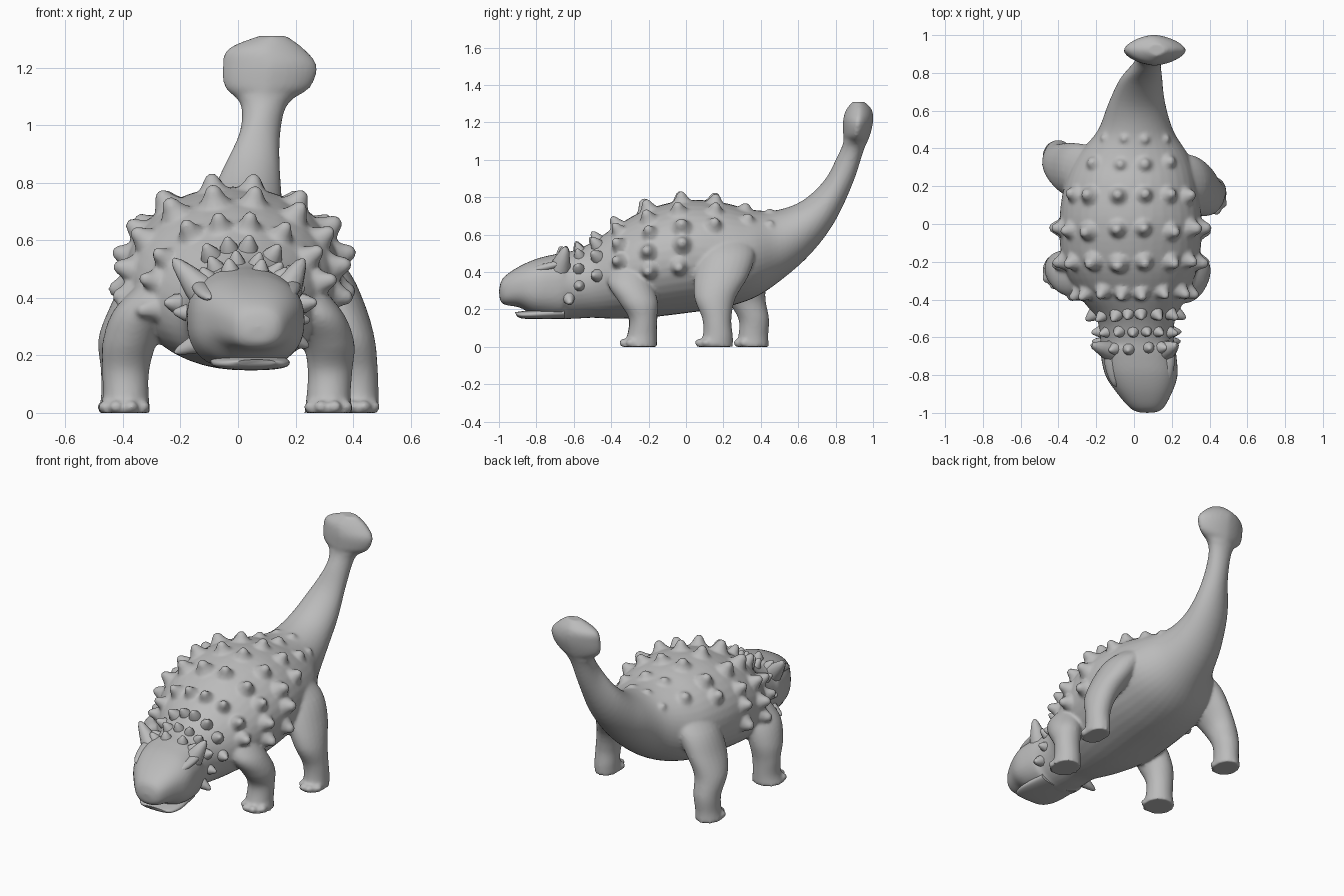
import bpy, bmesh, math, random
from mathutils import Vector, Matrix

if "Cube" in bpy.data.objects:
    bpy.data.objects.remove(bpy.data.objects["Cube"])

random.seed(4)
hide = bpy.data.materials.new("grey hide")
hide.diffuse_color = (0.5, 0.5, 0.5, 1)
hide.use_nodes = True
hide.node_tree.nodes["Principled BSDF"].inputs["Base Color"].default_value = hide.diffuse_color


def finish(bm, name, angle=50):
    bmesh.ops.recalc_face_normals(bm, faces=bm.faces)
    me = bpy.data.meshes.new(name)
    bm.to_mesh(me)
    bm.free()
    ob = bpy.data.objects.new(name, me)
    bpy.context.collection.objects.link(ob)
    me.materials.append(hide)
    bpy.ops.object.select_all(action='DESELECT')
    ob.select_set(True)
    bpy.context.view_layer.objects.active = ob
    bpy.ops.object.shade_smooth_by_angle(angle=math.radians(angle))
    return ob


def blend(rows, t):
    """Catmull-Rom value of a table at row position t."""
    i = min(int(t), len(rows) - 2)
    f = t - i
    a, b, c, d = (rows[max(0, min(len(rows) - 1, i + k))] for k in (-1, 0, 1, 2))
    return [0.5 * (2 * q + (r - p) * f + (2 * p - 5 * q + 4 * r - s) * f * f
                   + (3 * q - p - 3 * r + s) * f ** 3) for p, q, r, s in zip(a, b, c, d)]


def body_point(rows, t, a):
    """Point on a section given by its top, bottom, left and right; a = angle from the top."""
    ty, tz, by, bz, xl, xr = blend(rows, t)
    e = 0.82 if ty < -0.65 else 1.25 if tz > 1.11 else 1.0  # boxy head, wedge-edged club
    s, c = math.sin(a), math.cos(a)
    s = math.copysign(abs(s) ** e, s)
    c = math.copysign(abs(c) ** e, c)
    return Vector(((xl + xr) / 2 + (xr - xl) / 2 * s,
                   (ty + by) / 2 + (ty - by) / 2 * c, (tz + bz) / 2 + (tz - bz) / 2 * c))


def leg_point(rows, t, a):
    x, y, z, rx, ry = blend(rows, t)
    return Vector((x + rx * math.cos(a), y + ry * math.sin(a), z))


def loft(bm, rows, point, steps=5, sides=40):
    n = (len(rows) - 1) * steps
    rings = [[bm.verts.new(point(rows, i / steps, 2 * math.pi * k / sides)) for k in range(sides)]
             for i in range(n + 1)]
    for r, q in zip(rings, rings[1:]):
        for k in range(sides):
            bm.faces.new((r[k], r[(k + 1) % sides], q[(k + 1) % sides], q[k]))
    bm.faces.new(rings[0])
    bm.faces.new(rings[-1])


def stud(bm, base, normal, radius, height, profile):
    """Turned, closed stud from (radius, height) fractions."""
    m = Matrix.Translation(base) @ normal.to_track_quat('Z', 'Y').to_matrix().to_4x4()
    sides, rings = 10, []
    for r, h in profile:
        rings.append([bm.verts.new(m @ Vector((radius * r * math.cos(k * math.tau / sides),
                                               radius * r * math.sin(k * math.tau / sides), height * h)))
                      for k in range(sides)])
    for r, q in zip(rings, rings[1:]):
        for k in range(sides):
            bm.faces.new((r[k], r[(k + 1) % sides], q[(k + 1) % sides], q[k]))
    bm.faces.new(rings[0])
    bm.faces.new(rings[-1])


def ellipsoid(bm, loc, size, rot=Matrix()):
    bmesh.ops.create_uvsphere(bm, u_segments=14, v_segments=8, radius=1,
                              matrix=Matrix.Translation(loc) @ rot @ Matrix.Diagonal((*size, 1)))


KNOB = [(1.35, -.4), (1.2, .05), (.85, .4), (.62, .78), (.4, 1.0), (.12, 1.08)]
SPIKE = [(1.1, -.4), (.95, .1), (.66, .5), (.38, .85), (.12, 1.0)]

# Head, trunk, tail and club sections: top y z, bottom y z, left x, right x
SPINE = [(-1.0, .30, -.995, .25, .03, .11), (-.98, .365, -.97, .225, -.02, .155),
         (-.9, .425, -.89, .21, -.09, .20), (-.8, .47, -.81, .17, -.15, .23),
         (-.7, .495, -.7, .15, -.175, .225), (-.6, .515, -.6, .15, -.18, .21),
         (-.5, .56, -.5, .155, -.2, .22), (-.38, .64, -.38, .15, -.29, .28),
         (-.22, .73, -.22, .155, -.375, .34), (0, .785, 0, .18, -.395, .36),
         (.2, .77, .2, .21, -.37, .335), (.34, .735, .36, .26, -.31, .295),
         (.48, .73, .5, .35, -.195, .21), (.62, .78, .66, .49, -.135, .165),
         (.74, .89, .79, .66, -.075, .15), (.81, 1.02, .89, .87, 0, .145),
         (.84, 1.09, .95, 1.05, .01, .17), (.84, 1.14, .98, 1.12, -.045, .25),
         (.84, 1.21, 1.0, 1.2, -.054, .275), (.855, 1.265, .995, 1.265, -.035, .23),
         (.89, 1.31, .955, 1.31, .07, .17)]

# Legs from the sole up into the trunk: x, y, z, half width, half depth
LEGS = {
    "front_right": [(.315, -.25, 0, .085, .095), (.315, -.235, .06, .077, .08), (.32, -.23, .15, .078, .075),
                    (.315, -.255, .24, .09, .105), (.27, -.30, .34, .10, .12), (.20, -.30, .44, .09, .10)],
    "front_left": [(-.395, -.245, 0, .092, .092), (-.39, -.235, .06, .08, .08), (-.39, -.23, .15, .082, .077),
                   (-.375, -.245, .25, .095, .105), (-.33, -.265, .36, .10, .12), (-.24, -.27, .46, .09, .10)],
    "hind_right": [(.42, .155, 0, .07, .095), (.42, .17, .06, .069, .08), (.415, .165, .15, .071, .078),
                   (.39, .155, .26, .085, .11), (.34, .19, .38, .10, .145), (.27, .22, .50, .11, .15),
                   (.18, .22, .60, .09, .12)],
    "hind_left": [(-.41, .355, 0, .077, .088), (-.405, .36, .06, .071, .08), (-.40, .362, .15, .077, .082),
                  (-.395, .32, .26, .09, .105), (-.34, .29, .38, .10, .14), (-.27, .28, .50, .11, .14),
                  (-.18, .25, .60, .09, .12)],
}


def stud_row(bm, y, angles, radius, height, profile, shift=0):
    """Row of studs across the back at depth y."""
    t = min((k / 40 for k in range(40, 600)),
            key=lambda k: abs(body_point(SPINE, k, math.pi / 2).y - y))
    for deg in angles:
        for side in (-1, 1):
            a = math.radians(side * deg + shift + random.uniform(-2, 2))
            tt = t + random.uniform(-.06, .06)
            p = body_point(SPINE, tt, a)
            n = (body_point(SPINE, tt, a + .02) - p).cross(body_point(SPINE, tt + .05, a) - p).normalized()
            if n.dot(p - body_point(SPINE, tt, 0).lerp(body_point(SPINE, tt, math.pi), .5)) < 0:
                n = -n
            k = random.uniform(.92, 1.08)
            stud(bm, p, n, radius * k, height * k, profile)


# Hide: trunk with head, tail and club, legs, toes and back studs fused into one skin
bm = bmesh.new()
loft(bm, SPINE, body_point)
for rows in LEGS.values():
    loft(bm, rows, leg_point, sides=24)
    x, y, z, rx, ry = rows[0]
    for deg in (-150, -112, -72, -32):
        a = math.radians(deg)
        ellipsoid(bm, (x + rx * .83 * math.cos(a), y + ry * .9 * math.sin(a), .021), (.025, .027, .022))
for y, angles, r, h in ((-.36, (10, 33, 56, 78, 100), .038, .058), (-.20, (10, 35, 58, 78, 99), .043, .058),
                        (-.03, (10, 35, 58, 78, 98), .043, .054), (.16, (10, 35, 58), .043, .05),
                        (.33, (12, 40), .036, .03), (.46, (14, 50), .025, .016)):
    stud_row(bm, y, angles, r, h, KNOB)
body = finish(bm, "body_with_legs_and_back_studs")
fuse = body.modifiers.new("fuse", 'REMESH')
fuse.mode, fuse.voxel_size, fuse.use_smooth_shade = 'VOXEL', 0.01, True
soft = body.modifiers.new("soften", 'SMOOTH')
soft.factor, soft.iterations = 0.5, 4

# Lower jaw
bm = bmesh.new()
loft(bm, [(-.915, .185, -.905, .165, -.0, .13), (-.88, .19, -.88, .152, -.055, .165),
          (-.8, .2, -.8, .148, -.09, .18), (-.65, .22, -.65, .15, -.1, .16)], body_point)
finish(bm, "lower_jaw")

# Neck collars
bm = bmesh.new()
for y, angles, r, h, shift in ((-.48, (9, 30, 55, 85), .035, .05, 0), (-.575, (10, 34, 62, 92), .032, .045, 4),
                               (-.66, (12, 38), .03, .036, 0)):
    stud_row(bm, y, angles, r, h, SPIKE, shift)
finish(bm, "neck_spikes")

# Horns at the back of the skull and on the cheeks
for name, base, tip, r in (("left_horn", (-.13, -.67, .43), (-.225, -.64, .535), .055),
                           ("right_horn", (.17, -.67, .43), (.228, -.64, .535), .055),
                           ("left_cheek_spike", (-.12, -.63, .25), (-.22, -.62, .21), .042),
                           ("right_cheek_spike", (.17, -.63, .27), (.245, -.62, .23), .042)):
    bm = bmesh.new()
    d = Vector(tip) - Vector(base)
    stud(bm, Vector(base), d.normalized(), r, d.length, SPIKE)
    finish(bm, name)

# Brow ridges
for name, x, turn in (("left_brow", -.12, -.22), ("right_brow", .18, .16)):
    bm = bmesh.new()
    ellipsoid(bm, (x, -.75, .425), (.034, .12, .022),
              Matrix.Rotation(-turn, 4, 'Z') @ Matrix.Rotation(.25, 4, 'X'))
    finish(bm, name)
